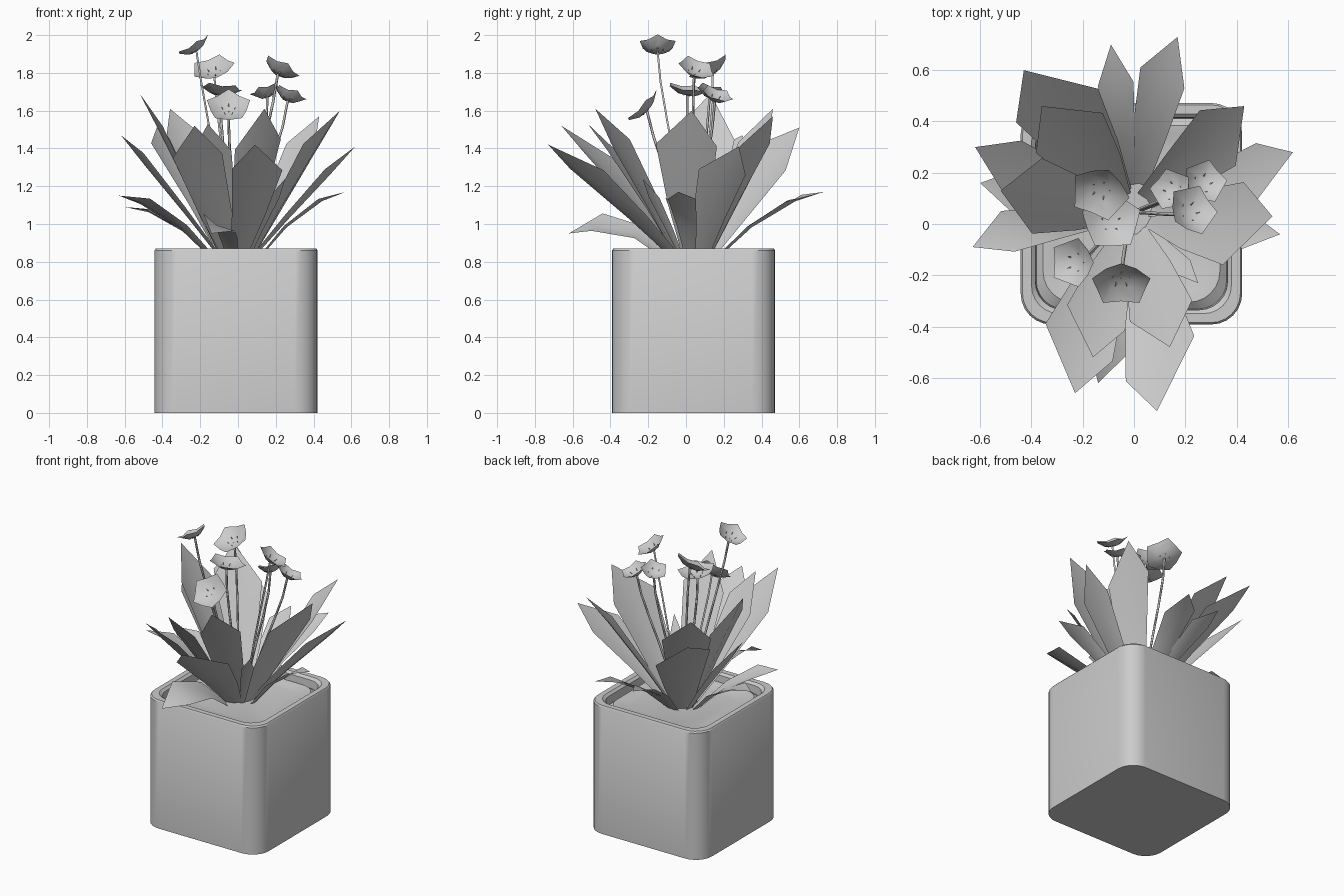
import bpy, math
from mathutils import Vector, Matrix

if "Cube" in bpy.data.objects:
    bpy.data.objects.remove(bpy.data.objects["Cube"])

CX, CY = -0.01, 0.04


def make(name, verts, faces, angle=35):
    me = bpy.data.meshes.new(name)
    me.from_pydata([tuple(v) for v in verts], [], faces)
    me.update()
    ob = bpy.data.objects.new(name, me)
    bpy.context.collection.objects.link(ob)
    bpy.ops.object.select_all(action='DESELECT')
    bpy.context.view_layer.objects.active = ob
    ob.select_set(True)
    bpy.ops.object.shade_smooth_by_angle(angle=math.radians(angle))
    return ob


def rounded_square(h, r, z, seg=6):
    pts = []
    for q in range(4):
        a0 = q * math.pi / 2
        sx, sy = [(1, 1), (-1, 1), (-1, -1), (1, -1)][q]
        for i in range(seg + 1):
            a = a0 + i / seg * math.pi / 2
            pts.append((CX + sx * (h - r) + r * math.cos(a),
                        CY + sy * (h - r) + r * math.sin(a), z))
    return pts


def square_lathe(name, profile):
    verts, faces = [], []
    for h, r, z in profile:
        verts += rounded_square(h, r, z)
    n = len(verts) // len(profile)
    for k in range(len(profile) - 1):
        for i in range(n):
            j = (i + 1) % n
            faces.append((k * n + i, k * n + j, (k + 1) * n + j, (k + 1) * n + i))
    faces.append(tuple(reversed(range(n))))
    faces.append(tuple(range(len(verts) - n, len(verts))))
    return make(name, verts, faces)


# Pot with stepped rim and soil
square_lathe("pot", [(.432, .12, 0), (.432, .12, .86), (.425, .115, .87),
                     (.39, .11, .87), (.375, .11, .855), (.37, .11, .78)])
square_lathe("soil", [(.372, .11, .70), (.372, .11, .80), (.345, .12, .825),
                      (.31, .12, .82), (.28, .12, .81)])


def leaf(name, tip, width, skew, roll, sway):
    tip = Vector(tip)
    d = Vector((tip.x - CX, tip.y - CY, 0)).normalized()
    side0 = Vector((-d.y, d.x, 0))
    low = tip.z < 1.2
    base = Vector((CX, CY, .79)) + d * (.10 if low else .07)
    rise = .22 if tip.z < 1 else .13 if low else .03
    ctrl = (base + tip) / 2 + Vector((0, 0, rise))
    axis = (tip - base).normalized()
    side = Matrix.Rotation(roll, 3, axis) @ side0
    up = axis.cross(side)

    def mid(t):
        bow = side0 * sway * math.sin(math.pi * t ** 1.5)
        return base * (1 - t) ** 2 + ctrl * 2 * t * (1 - t) + tip * t * t + bow * 1.05

    verts, faces = [], []
    for t, w in [(0, .32), (.35, .7), (.74, 1)]:      # base, belly, shoulder
        lift = up * (.10 * width * w)
        verts += [mid(t + skew * t) + side * (w * width / 2) + lift, mid(t),
                  mid(t - skew * t) - side * (w * width / 2) + lift]
    verts.append(tip)
    for k in (0, 3):
        for i in (0, 1):
            faces.append((k + i, k + 3 + i, k + 4 + i, k + 1 + i))
    faces += [(6, 9, 7), (7, 9, 8)]
    make(name, verts, faces, 40)


# Leaves: tip x, y, z, width, skew, roll, sideways bow
LEAVES = [
    (-.43, .60, 1.51, .33, .12, .1, -.02), (-.36, .46, 1.61, .30, .03, -.1, -.02),
    (-.09, .70, 1.16, .14, 0, 0, 0), (.17, .73, 1.17, .19, .05, .1, .02),
    (.43, .46, 1.57, .25, .06, 0, -.02), (.62, .28, 1.41, .24, .04, -.4, -.04),
    (.54, .03, 1.60, .33, .02, -.22, -.04), (.57, -.04, 1.17, .15, 0, 0, 0),
    (.09, -.73, 1.42, .29, -.08, .3, .05), (-.23, -.66, 1.52, .29, .04, -.1, -.05),
    (-.16, -.52, 1.53, .24, .05, 0, -.03), (.14, -.48, 1.61, .26, .03, .15, .01),
    (-.63, -.09, 1.15, .17, 0, .2, -.03), (-.62, .30, 1.47, .25, .05, .4, .03),
    (-.52, .13, 1.69, .30, .04, .15, 0), (-.60, .16, 1.09, .17, 0, 0, 0),
    (-.14, -.62, .95, .20, 0, -.5, 0), (.25, -.23, 1.24, .08, 0, 0, 0),
]
for n, (x, y, z, w, s, r, b) in enumerate(LEAVES):
    leaf(f"leaf_{n + 1}", (x, y, z), w, s, r, b)


def flower(i, pos, nrm, r):
    pos, nrm = Vector(pos), Vector(nrm).normalized()
    rot = nrm.to_track_quat('Z', 'Y')

    def P(rad, a, h):
        return pos + rot @ Vector((rad * math.cos(a), rad * math.sin(a), h))

    # Shallow cupped five-sided blossom
    verts, faces = [P(0, 0, -.02)], []
    for ring, h in ((.5, -.015), (1, .015)):
        for k in range(10):
            a = math.pi / 2 + k * math.pi / 5
            verts.append(P(r * ring * (1 if k % 2 == 0 else .83), a, h + (.012 * ring if k % 2 == 0 else 0)))
    for k in range(10):
        j = (k + 1) % 10
        faces += [(0, 1 + k, 1 + j), (1 + k, 11 + k, 11 + j, 1 + j)]
    make(f"blossom_{i}", verts, faces, 60)
    # Tiny stamens
    verts, faces = [], []
    for k in range(5):
        a = k * math.tau / 5 + .3
        b = len(verts)
        verts += [P(.03, a - .15, -.02), P(.03, a + .15, -.02), P(.04, a, .005)]
        faces.append((b, b + 1, b + 2))
    make(f"stamens_{i}", verts, faces)
    # Thin curved stem
    cu = bpy.data.curves.new(f"stem_{i}", 'CURVE')
    cu.dimensions = '3D'
    cu.bevel_depth, cu.bevel_resolution, cu.resolution_u = .007, 0, 5
    sp = cu.splines.new('BEZIER')
    sp.bezier_points.add(1)
    top = pos - nrm * .02
    foot = Vector((CX + pos.x * .15, CY + pos.y * .1, .8))
    p, q = sp.bezier_points
    p.co, q.co = foot, top
    p.handle_left, p.handle_right = foot - Vector((0, 0, .1)), foot.lerp(top, .2) + Vector((0, 0, .15))
    q.handle_left, q.handle_right = top - Vector((0, 0, .16)) - nrm * .05, top + nrm * .1
    bpy.context.collection.objects.link(bpy.data.objects.new(f"stem_{i}", cu))


# Flowers: head position, facing direction, radius
FLOWERS = [
    ((-.13, .13, 1.81), (-.2, -.5, .85), .12), ((-.09, .01, 1.70), (.1, .15, 1), .12),
    ((-.23, -.15, 1.93), (-.5, 0, .85), .10), ((-.05, -.22, 1.61), (0, -.7, .7), .12),
    ((.27, .16, 1.67), (.35, .3, .9), .09), ((.22, .05, 1.81), (.45, .3, .8), .105),
    ((.15, .13, 1.69), (-.3, .25, .9), .085),
]
for i, (p, n, r) in enumerate(FLOWERS):
    flower(i + 1, p, n, r)
